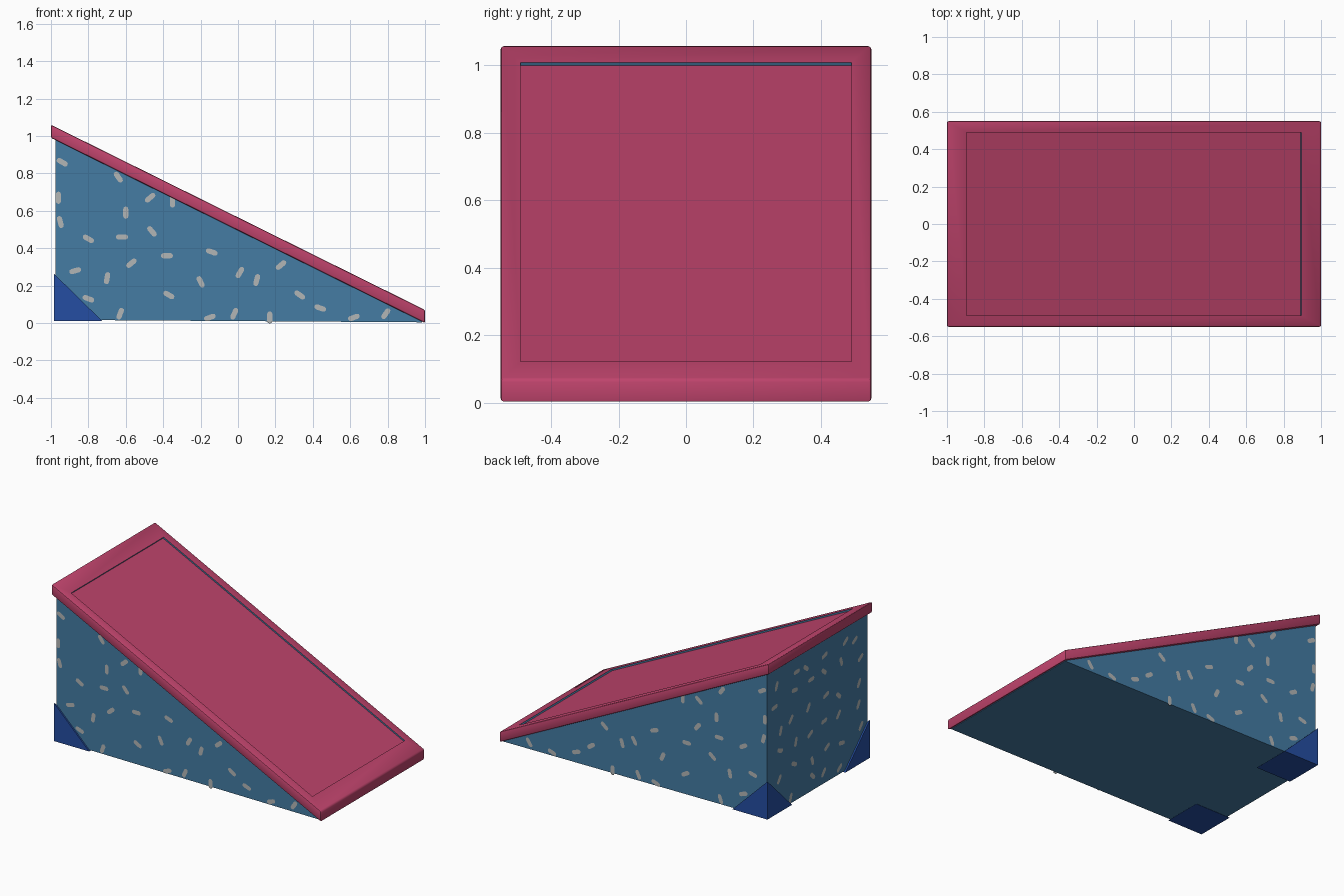
import bpy, bmesh, math, random
from mathutils import Vector, Matrix

cube = bpy.data.objects.get("Cube")
if cube:
    bpy.data.objects.remove(cube, do_unlink=True)


def material(name, rgb):
    mat = bpy.data.materials.new(name)
    mat.use_nodes = True
    mat.diffuse_color = (*rgb, 1)
    mat.node_tree.nodes["Principled BSDF"].inputs["Base Color"].default_value = (*rgb, 1)
    return mat


raspberry = material("raspberry pink", (0.52, 0.057, 0.15))
steel_blue = material("steel blue", (0.058, 0.2, 0.37))
navy = material("navy blue", (0.018, 0.075, 0.36))
pale_grey = material("pale grey", (0.45, 0.47, 0.47))


def finish(name, bm, *mats):
    mesh = bpy.data.meshes.new(name)
    bm.to_mesh(mesh)
    bm.free()
    obj = bpy.data.objects.new(name, mesh)
    bpy.context.collection.objects.link(obj)
    for mat in mats:
        mesh.materials.append(mat)
    return obj


def side_prism(profile, half_width):
    """Solid made from an x-z profile stretched across y."""
    bm = bmesh.new()
    face = bm.faces.new([bm.verts.new((x, -half_width, z)) for x, z in profile])
    out = bmesh.ops.extrude_face_region(bm, geom=[face])
    moved = [g for g in out["geom"] if isinstance(g, bmesh.types.BMVert)]
    bmesh.ops.translate(bm, verts=moved, vec=(0, 2 * half_width, 0))
    bmesh.ops.recalc_face_normals(bm, faces=bm.faces)
    return bm


# Wedge body
HIGH_X, BODY_Y = -0.975, 0.533
body = side_prism([(HIGH_X, 0.017), (0.985, 0.004), (0.985, 0.012), (HIGH_X, 0.995)], BODY_Y)
finish("wedge_body", body, steel_blue)


# Sloping top board with a shallow recessed panel
def board_top(x):
    return 0.565 - 0.495 * x


low, high = board_top(1), board_top(-1)
bm = side_prism([(-1, high - 0.07), (1, low - 0.07), (1, low), (-1, high)], 0.55)
bmesh.ops.bevel(bm, geom=bm.edges[:], offset=0.009, segments=2, profile=0.5, affect='EDGES')
bm.normal_update()
panel = max((f for f in bm.faces if f.normal.z > 0.8), key=lambda f: f.calc_area())
bmesh.ops.inset_region(bm, faces=[panel], thickness=0.05)
for v in panel.verts:
    x = math.copysign(0.895, v.co.x)
    v.co = (x, math.copysign(0.49, v.co.y), board_top(x))
bm.normal_update()
walls = bmesh.ops.inset_region(bm, faces=[panel], thickness=0, depth=-0.01)["faces"]
for f in walls:
    f.material_index = 1
board = finish("top_board", bm, raspberry, steel_blue)
bpy.context.view_layer.objects.active = board
board.select_set(True)
bpy.ops.object.shade_smooth_by_angle(angle=math.radians(35))
board.select_set(False)


# Corner guards: square foot rising to a point at the outer corner
for side, label in ((-1, "front"), (1, "back")):
    bm = bmesh.new()
    x0, y0, leg = -0.985, 0.543 * side, 0.26
    points = [(x0 + i * leg, y0 - j * leg * side, 0.01) for i in (0, 1) for j in (0, 1)]
    for p in points + [(x0, y0, 0.265)]:
        bm.verts.new(p)
    bmesh.ops.convex_hull(bm, input=bm.verts)
    bmesh.ops.recalc_face_normals(bm, faces=bm.faces)
    finish(label + "_corner_guard", bm, navy)


# Rounded flecks as thin plates on the three upright faces
def add_fleck(bm, u, v, degrees, to_world):
    outline = []
    for end, start in ((1, -90), (-1, 90)):
        for step in range(5):
            a = math.radians(start + 45 * step)
            outline.append(Vector((end * 0.019 + 0.014 * math.cos(a), 0.014 * math.sin(a), 0)))
    place = to_world @ Matrix.Translation((u, v, 0)) @ Matrix.Rotation(math.radians(degrees), 4, 'Z')
    bm.faces.new([bm.verts.new(place @ p) for p in outline])


# Position in hundredths, then tilt
flecks = [
    (-94, 86, -30), (-96, 67, 90), (-95, 54, -75), (-64, 78, -55), (-47, 67, 40),
    (-35, 65, 90), (-60, 59, 90), (-80, 45, -30), (-62, 46, 0), (-46, 49, -50),
    (-38, 36, 0), (-57, 32, 40), (-87, 28, 15), (-70, 24, 80), (-80, 13, -20),
    (-63, 5, 70), (-37, 15, -30), (-20, 22, -65), (-14, 38, -20), (1, 27, 60),
    (10, 23, 75), (23, 31, 40), (33, 15, -35), (44, 8, -20), (62, 3, 20),
    (79, 5, 55), (-2, 5, 65), (-15, 3, 20), (17, 3, 90)]

upright = Matrix.Rotation(math.pi / 2, 4, 'X')
for side, label in ((-1, "front"), (1, "back")):
    bm = bmesh.new()
    to_world = Matrix.Translation((0, side * (BODY_Y + 0.002), 0)) @ upright
    for u, v, tilt in flecks:
        add_fleck(bm, u / 100, v / 100, tilt, to_world)
    if side > 0:
        bmesh.ops.reverse_faces(bm, faces=bm.faces)
    finish(label + "_flecks", bm, pale_grey)

# Scattered flecks on the tall end
random.seed(4)
bm = bmesh.new()
to_world = Matrix.Translation((HIGH_X - 0.002, 0, 0)) @ Matrix.Rotation(-math.pi / 2, 4, 'Z') @ upright
for row in range(6):
    for col in range(6):
        u = -0.43 + 0.172 * col + random.uniform(-0.04, 0.04)
        v = 0.09 + 0.16 * row + random.uniform(-0.04, 0.04)
        add_fleck(bm, u, v, random.uniform(0, 180), to_world)
finish("end_flecks", bm, pale_grey)
